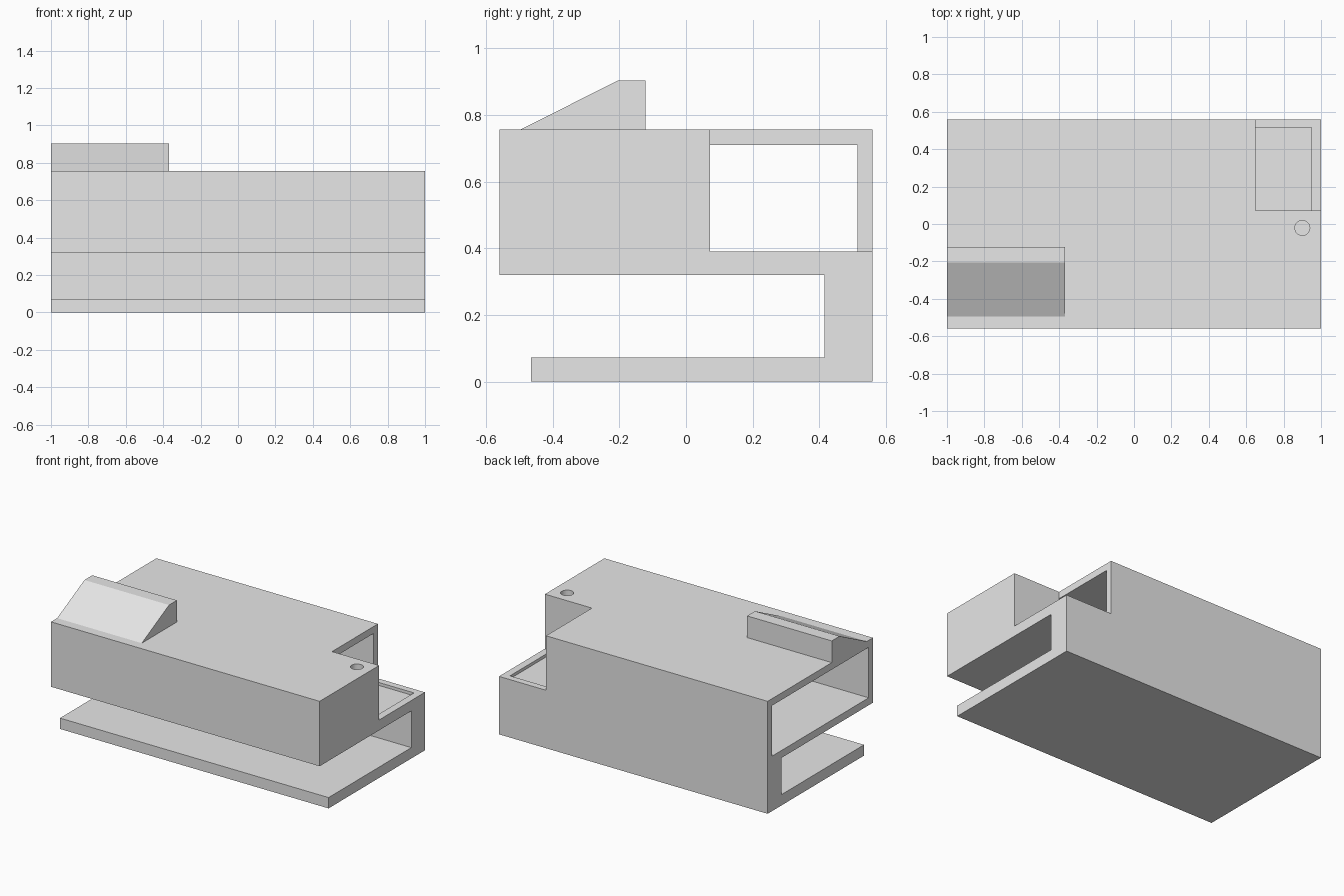
import bpy
import bmesh
from mathutils import Vector

default_cube = bpy.data.objects.get("Cube")
if default_cube:
    bpy.data.objects.remove(default_cube, do_unlink=True)

# Single plain grey finish
grey = bpy.data.materials.new("plain grey")
grey.use_nodes = True
grey.diffuse_color = (0.8, 0.8, 0.8, 1)
grey.node_tree.nodes["Principled BSDF"].inputs["Base Color"].default_value = (0.8, 0.8, 0.8, 1)


def prism(name, outline, start, end, axis):
    """Extrude an outline along x (points are y, z) or along z (points are x, y)."""
    bm = bmesh.new()
    if axis == "x":
        corners = [Vector((start, a, b)) for a, b in outline]
        travel = Vector((end - start, 0, 0))
    else:
        corners = [Vector((a, b, start)) for a, b in outline]
        travel = Vector((0, 0, end - start))
    face = bm.faces.new([bm.verts.new(c) for c in corners])
    extruded = bmesh.ops.extrude_face_region(bm, geom=[face])["geom"]
    moved = [v for v in extruded if isinstance(v, bmesh.types.BMVert)]
    bmesh.ops.translate(bm, verts=moved, vec=travel)
    bmesh.ops.recalc_face_normals(bm, faces=bm.faces)
    mesh = bpy.data.meshes.new(name)
    bm.to_mesh(mesh)
    bm.free()
    mesh.materials.append(grey)
    obj = bpy.data.objects.new(name, mesh)
    bpy.context.collection.objects.link(obj)
    return obj


def cut(target, cutter):
    """Subtract the cutter, then discard it."""
    cutter.hide_render = True
    mod = target.modifiers.new("cut", "BOOLEAN")
    mod.operation = "DIFFERENCE"
    mod.solver = "EXACT"
    mod.object = cutter
    bpy.context.view_layer.objects.active = target
    bpy.ops.object.modifier_apply(modifier=mod.name)
    bpy.data.objects.remove(cutter, do_unlink=True)


# Housing: upper box, thick back post and lower plate in one section
housing = prism("housing", [
    (-0.465, 0), (0.56, 0), (0.56, 0.757), (-0.56, 0.757),
    (-0.56, 0.32), (0.415, 0.32), (0.415, 0.073), (-0.465, 0.073),
], -1, 1, "x")

# Corner notch
cut(housing, prism("notch_cutter", [
    (0.65, 0.072), (1.1, 0.072), (1.1, 0.7), (0.65, 0.7),
], 0.39, 0.9, "z"))

# Hollow inside, open at one end, with a thin wall beside the notch
cut(housing, prism("cavity_cutter", [
    (-1.1, -0.515), (0.95, -0.515), (0.95, 0.022), (0.65, 0.022),
    (0.65, 0.072), (0.95, 0.072), (0.95, 0.515), (-1.1, 0.515),
], 0.37, 0.71, "z"))

# Round hole through the top
bpy.ops.mesh.primitive_cylinder_add(vertices=32, radius=0.04, depth=0.25,
                                    location=(0.9, -0.021, 0.75))
hole = bpy.context.object
hole.data.materials.append(grey)
cut(housing, hole)

# Sloped ramp on top
prism("top_ramp", [
    (-0.495, 0.757), (-0.205, 0.903), (-0.122, 0.903), (-0.122, 0.757),
], -1, -0.37, "x")
